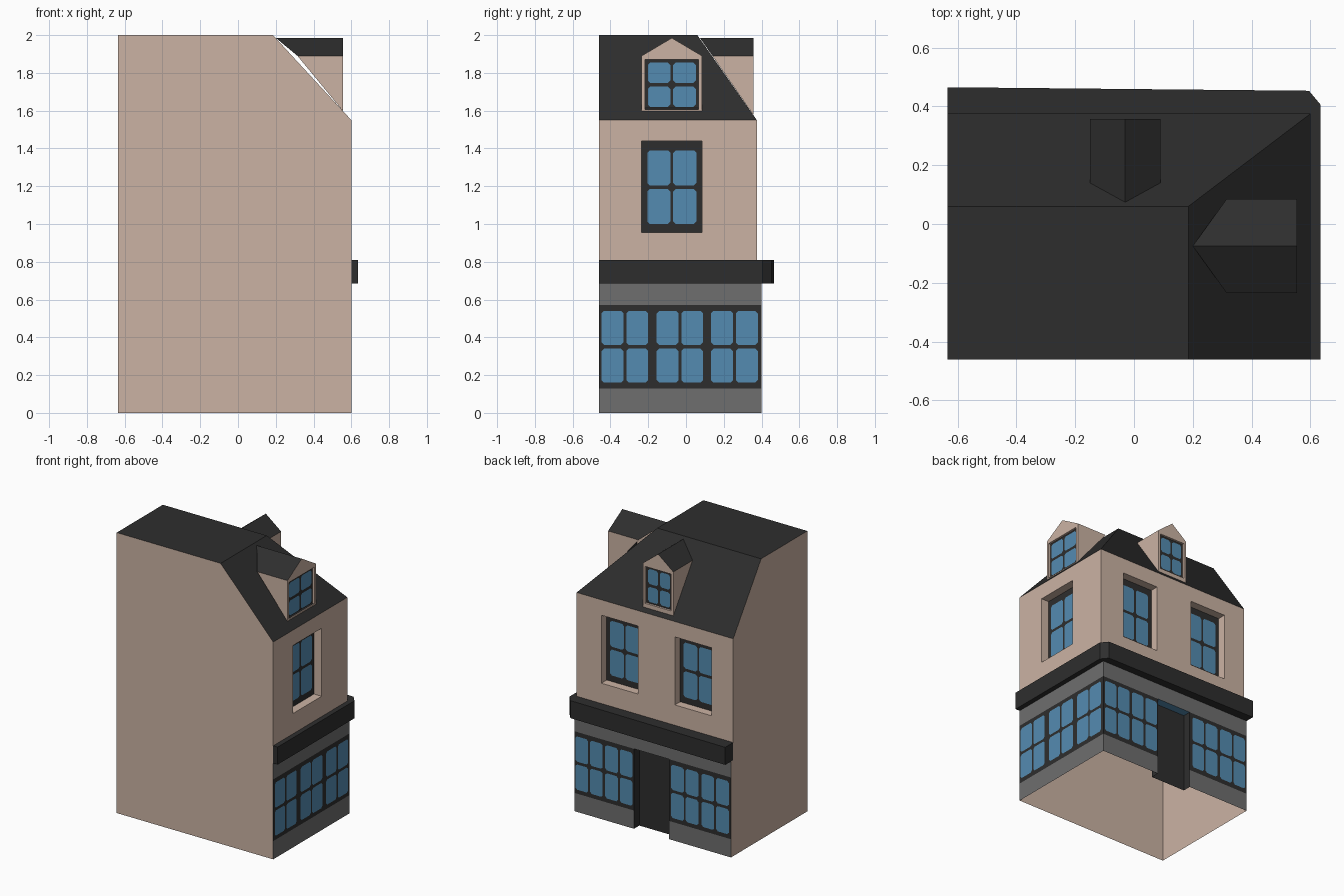
import bpy, bmesh

if "Cube" in bpy.data.objects:
    bpy.data.objects.remove(bpy.data.objects["Cube"])

# ---- colours ----
def material(name, rgb):
    m = bpy.data.materials.new(name)
    m.diffuse_color = (*rgb, 1)
    m.use_nodes = True
    m.node_tree.nodes["Principled BSDF"].inputs["Base Color"].default_value = m.diffuse_color
    return m

MATS = [material("beige_render", (0.60, 0.45, 0.37)),
        material("dark_slate", (0.027, 0.027, 0.027)),
        material("shopfront_grey", (0.156, 0.156, 0.156)),
        material("window_blue", (0.088, 0.26, 0.44))]
BEIGE, DARK, GREY, BLUE = range(4)

# ---- main dimensions ----
L, R, F, B = -0.635, 0.60, -0.46, 0.375      # upper walls
SHOP_B = 0.40                                # shop floor back wall
BAND, EAVE, TOP = 0.685, 1.55, 2.0
TX, TY = 0.185, 0.06                         # edge of the flat roof top


def build(name, faces):
    """faces: list of (points, material number)"""
    bm = bmesh.new()
    for pts, mat in faces:
        bm.faces.new([bm.verts.new(p) for p in pts]).material_index = mat
    bmesh.ops.remove_doubles(bm, verts=bm.verts, dist=1e-5)
    me = bpy.data.meshes.new(name)
    bm.to_mesh(me)
    bm.free()
    for m in MATS:
        me.materials.append(m)
    ob = bpy.data.objects.new(name, me)
    bpy.context.collection.objects.link(ob)
    return ob


# Wall frames: u runs to the right seen from outside, d is outward depth
def right_frame(x):
    return lambda u, z, d=0: (x + d, u, z)

def back_frame(y):
    return lambda u, z, d=0: (-u, y + d, z)


def rect(P, u0, u1, z0, z1, d=0):
    return [P(u0, z0, d), P(u1, z0, d), P(u1, z1, d), P(u0, z1, d)]


def wall(P, u0, u1, z0, z1, openings, depth, rule, reveal, lintel=None, cuts=()):
    """Grid wall with recessed openings; rule gives the material by height."""
    us = sorted({u0, u1, *[o[i] for o in openings for i in (0, 1)]})
    zs = sorted({z0, z1, *cuts, *[o[i] for o in openings for i in (2, 3)]})
    faces = []
    for a, b in zip(us, us[1:]):
        for c, d in zip(zs, zs[1:]):
            u, z = (a + b) / 2, (c + d) / 2
            if not any(o[0] < u < o[1] and o[2] < z < o[3] for o in openings):
                faces.append((rect(P, a, b, c, d), rule(z)))
    for a, b, c, d in openings:
        e = -depth
        faces += [([P(a, c), P(a, c, e), P(a, d, e), P(a, d)][::-1], reveal),
                  ([P(b, c), P(b, c, e), P(b, d, e), P(b, d)], reveal),
                  ([P(a, d), P(a, d, e), P(b, d, e), P(b, d)][::-1],
                   reveal if lintel is None else lintel),
                  (rect(P, a, b, c, d, e), DARK)]
        if c > 0:                                   # sill
            faces.append(([P(a, c), P(a, c, e), P(b, c, e), P(b, c)], reveal))
    return faces


def panes(P, u0, u1, z0, z1, d, gu=0.015, gz=0.02, k=0.013):
    """2 x 2 glass panes with clipped corners"""
    um, zm = (u0 + u1) / 2, (z0 + z1) / 2
    out = []
    for a, b in ((u0, um - gu / 2), (um + gu / 2, u1)):
        for c, e in ((z0, zm - gz / 2), (zm + gz / 2, z1)):
            pts = [(a + k, c), (b - k, c), (b, c + k), (b, e - k),
                   (b - k, e), (a + k, e), (a, e - k), (a, c + k)]
            out.append(([P(u, z, d) for u, z in pts], BLUE))
    return out


# ---- plain party walls (the shell is open underneath) ----
build("front_wall", [([(L, F, 0), (R, F, 0), (R, F, EAVE), (TX, F, TOP), (L, F, TOP)], BEIGE)])
build("left_wall", [([(L, SHOP_B, 0), (L, F, 0), (L, F, TOP), (L, TY, TOP),
                      (L, B, EAVE), (L, B, BAND), (L, SHOP_B, BAND)], BEIGE)])

# ---- mansard roof ----
build("mansard_roof", [
    ([(L, F, TOP), (TX, F, TOP), (TX, TY, TOP), (L, TY, TOP)], DARK),
    ([(R, F, EAVE), (R, B, EAVE), (TX, TY, TOP), (TX, F, TOP)], DARK),
    ([(R, B, EAVE), (L, B, EAVE), (L, TY, TOP), (TX, TY, TOP)], DARK)])

# ---- upper walls with recessed sash windows ----
def upper_wall(name, P, u0, u1, wins):
    z0, z1, depth = 0.955, 1.44, 0.06
    faces = wall(P, u0, u1, BAND, EAVE, [(a, b, z0, z1) for a, b in wins],
                 depth, lambda z: BEIGE, BEIGE)
    build(name, faces)
    glass = []
    for a, b in wins:
        glass += panes(P, a + 0.03, b - 0.03, z0 + 0.045, z1 - 0.05, 0.004 - depth)
    build(name + "_glass", glass)

upper_wall("upper_right_wall", right_frame(R), F, B, [(-0.235, 0.085)])
upper_wall("upper_back_wall", back_frame(B), -R, -L, [(-0.405, -0.115), (0.175, 0.465)])

# ---- shop floor: grey wall, dark window band, blue panes ----
def shop_wall(name, P, u0, u1, groups, doors):
    faces = wall(P, u0, u1, 0, BAND, doors, 0.06,
                 lambda z: DARK if 0.13 < z < 0.57 else GREY, DARK, BLUE, (0.13, 0.57))
    build(name, faces)
    glass = []
    for a, b in groups:
        glass += panes(P, a, b, 0.16, 0.54, 0.003)
    build(name + "_glass", glass)

shop_wall("shop_right_wall", right_frame(R), F, SHOP_B,
          [(-0.447, -0.20), (-0.155, 0.09), (0.132, 0.38)], [])
shop_wall("shop_back_wall", back_frame(SHOP_B), -R, -L,
          [(-0.59, -0.375), (-0.355, -0.14), (0.165, 0.38), (0.405, 0.62)],
          [(-0.13, 0.145, 0, 0.57)])

# ---- cornice band wrapping the corner ----
plan = [(L, B), (R, B), (R, F), (0.635, F), (0.635, 0.405), (0.595, 0.453), (L, 0.465)]
zc0, zc1 = 0.685, 0.81
cornice = [([(x, y, zc1) for x, y in plan], DARK),
           ([(x, y, zc0) for x, y in plan[::-1]], DARK)]
for (x0, y0), (x1, y1) in zip(plan, plan[1:] + plan[:1]):
    cornice.append(([(x0, y0, zc0), (x1, y1, zc0), (x1, y1, zc1), (x0, y0, zc1)], DARK))
build("cornice", cornice)

# ---- dormers ----
def dormer(name, P, u0, u1, base, eave_d, ridge_d):
    zs, zp, um, s = 1.89, 1.985, (u0 + u1) / 2, 0.018
    hole = (u0 + s, u1 - s, 1.607, 1.87)
    faces = wall(P, u0, u1, base, zs, [hole], 0.015, lambda z: BEIGE, BEIGE)
    faces += [
        ([P(u0, zs), P(u1, zs), P(um, zp)], BEIGE),
        ([P(u0, base), P(u0, zs), P(u0, zs, eave_d)], BEIGE),
        ([P(u1, base), P(u1, zs, eave_d), P(u1, zs)], BEIGE),
        ([P(u0, zs), P(um, zp), P(um, zp, ridge_d), P(u0, zs, eave_d)], DARK),
        ([P(u1, zs), P(u1, zs, eave_d), P(um, zp, ridge_d), P(um, zp)], DARK)]
    build(name, faces)
    build(name + "_glass", panes(P, hole[0] + 0.015, hole[1] - 0.015, 1.62, 1.855, -0.011))

dormer("right_dormer", right_frame(0.555), -0.235, 0.085, 1.599, -0.24, -0.355)
dormer("back_dormer", back_frame(0.357), -0.09, 0.15, 1.577, -0.217, -0.283)
